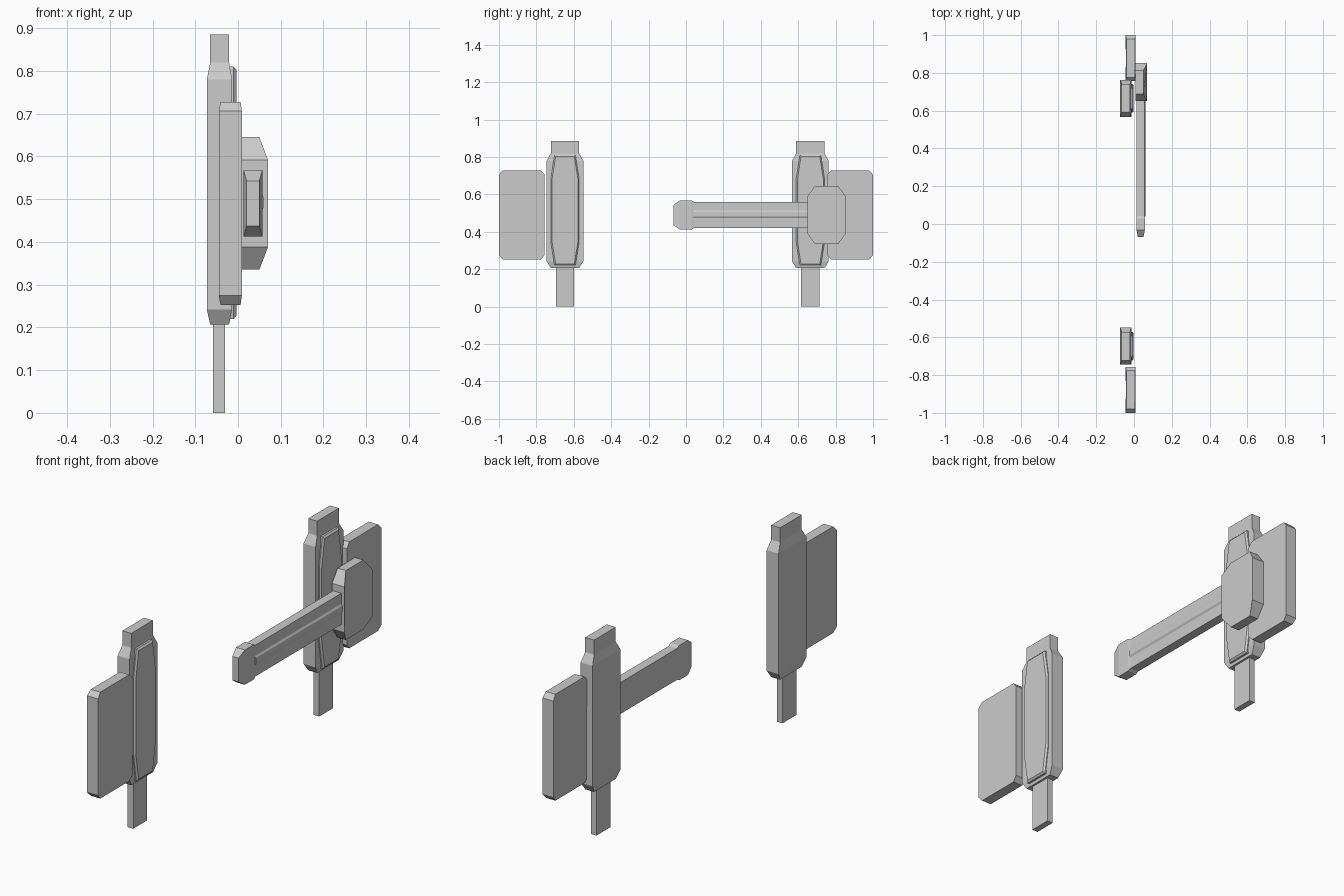
import bpy, bmesh

if "Cube" in bpy.data.objects:
    bpy.data.objects.remove(bpy.data.objects["Cube"])


def loft(name, rings):
    """Skin a list of equal-length closed rings and cap both ends."""
    bm = bmesh.new()
    loops = [[bm.verts.new(p) for p in ring] for ring in rings]
    n = len(loops[0])
    for a, b in zip(loops, loops[1:]):
        for i in range(n):
            j = (i + 1) % n
            bm.faces.new((a[i], a[j], b[j], b[i]))
    bm.faces.new(loops[0][::-1])
    bm.faces.new(loops[-1])
    bmesh.ops.recalc_face_normals(bm, faces=bm.faces)
    mesh = bpy.data.meshes.new(name)
    bm.to_mesh(mesh)
    bm.free()
    obj = bpy.data.objects.new(name, mesh)
    bpy.context.collection.objects.link(obj)
    return obj


def rect_z(x0, x1, y, hy, z):
    return [(x0, y - hy, z), (x1, y - hy, z), (x1, y + hy, z), (x0, y + hy, z)]


def rect_y(x0, x1, z0, z1, y):
    return [(x0, y, z0), (x1, y, z0), (x1, y, z1), (x0, y, z1)]


def octagon(x, y, z, hy, hz, cy, cz, drop=0.0):
    """Octagon facing x; cy, cz are corner cuts, drop pulls its ends back."""
    ty, tz = hy - cy, hz - cz
    pts = [(-ty, -hz), (ty, -hz), (hy, -tz), (hy, tz),
           (ty, hz), (-ty, hz), (-hy, tz), (-hy, -tz)]
    return [(x - (drop if abs(b) == hz else 0), y + a, z + b) for a, b in pts]


for side, yc, sign in (("left", -0.647, -1), ("right", 0.665, 1)):
    # upright housing with its narrower top tab
    loft("housing_" + side, [
        rect_z(-0.065, -0.021, yc, 0.076, 0.207),
        rect_z(-0.073, -0.014, yc, 0.098, 0.242),
        rect_z(-0.073, -0.014, yc, 0.098, 0.780),
        rect_z(-0.065, -0.021, yc, 0.076, 0.820),
        rect_z(-0.065, -0.021, yc, 0.076, 0.885)])
    # lower strap
    loft("strap_" + side, [rect_z(-0.058, -0.030, yc, 0.049, 0.0),
                           rect_z(-0.058, -0.030, yc, 0.049, 0.215)])
    # raised cover panel
    loft("cover_" + side, [
        octagon(-0.022, yc, 0.515, 0.076, 0.295, 0.020, 0.125),
        octagon(-0.010, yc, 0.515, 0.076, 0.295, 0.020, 0.125),
        octagon(-0.003, yc, 0.515, 0.070, 0.287, 0.020, 0.125)])
    # outer plate with clipped corners
    loft("plate_" + side, [
        octagon(-0.045, sign * 0.878, 0.4905, 0.122, 0.2375, 0.02, 0.022, -0.004),
        octagon(0.009, sign * 0.878, 0.4905, 0.122, 0.2375, 0.02, 0.022, 0.003)])

# octagonal hub with sloping ends
loft("hub", [octagon(0.009, 0.7515, 0.49, 0.101, 0.155, 0.039, 0.053),
             octagon(0.070, 0.7515, 0.49, 0.101, 0.155, 0.039, 0.053, 0.020)])

# lever arm
loft("arm", [rect_y(0.014, 0.055, 0.420, 0.560, 0.03),
             rect_y(0.014, 0.055, 0.420, 0.560, 0.66)])

# ridge along the arm
loft("arm_ridge", [[(0.050, y, 0.473), (0.055, y, 0.473), (0.060, y, 0.481),
                    (0.060, y, 0.505), (0.055, y, 0.513), (0.050, y, 0.513)]
                   for y in (0.04, 0.65)])

# tapered end cap
loft("arm_cap", [rect_y(0.020, 0.050, 0.437, 0.543, -0.068),
                 rect_y(0.013, 0.057, 0.413, 0.568, -0.033),
                 rect_y(0.013, 0.057, 0.413, 0.568, 0.030),
                 rect_y(0.014, 0.055, 0.420, 0.560, 0.042)])
